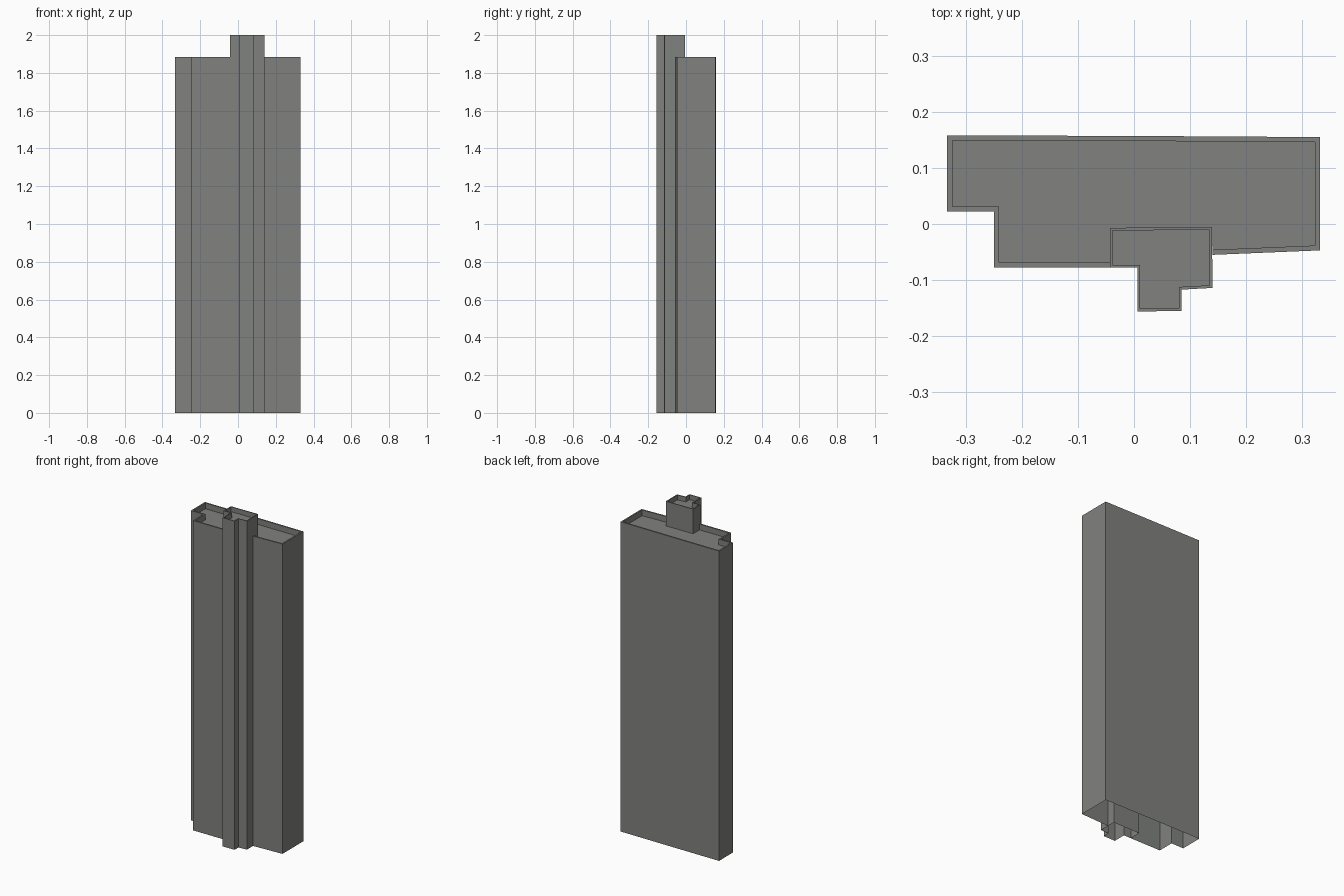
import bpy, bmesh
from mathutils import Vector

if "Cube" in bpy.data.objects:
    bpy.data.objects.remove(bpy.data.objects["Cube"])

concrete = bpy.data.materials.new("concrete_grey")
concrete.diffuse_color = (0.218, 0.224, 0.212, 1)
concrete.use_nodes = True
concrete.node_tree.nodes["Principled BSDF"].inputs["Base Color"].default_value = concrete.diffuse_color


def inset(pts, d, closed):
    """Mitred inward offset of a counter-clockwise outline."""
    pts = [Vector(p) for p in pts]
    n, out = len(pts), []
    for i, p in enumerate(pts):
        norms = []
        for a, b in ((i - 1, i), (i, i + 1)):
            if closed or (a >= 0 and b < n):
                e = (pts[b % n] - pts[a % n]).normalized()
                norms.append(Vector((-e.y, e.x)))
        if len(norms) == 1:
            out.append(p + norms[0] * d)
        else:
            m = norms[0] + norms[1]
            out.append(p + m * (2 * d / m.length_squared))
    return out


def block(name, outline, top, roof, lip, closed=True, roof_extra=()):
    """Outer walls, parapet rim, inner parapet and sunken roof; open below."""
    bm = bmesh.new()
    inner = inset(outline, lip, closed)
    rings = [[bm.verts.new((p[0], p[1], z)) for p in pts]
             for pts, z in ((outline, 0), (outline, top), (inner, top), (inner, roof))]
    n = len(outline)
    for lo, hi in zip(rings, rings[1:]):
        for i in range(n if closed else n - 1):
            j = (i + 1) % n
            bm.faces.new((lo[i], lo[j], hi[j], hi[i]))
    bm.faces.new(rings[3] + [bm.verts.new((x, y, roof)) for x, y in roof_extra])
    me = bpy.data.meshes.new(name)
    bm.to_mesh(me)
    bm.free()
    me.materials.append(concrete)
    ob = bpy.data.objects.new(name, me)
    bpy.context.collection.objects.link(ob)


# Taller stair tower on the front, reaching the ground
tower = [(-0.043, -0.007), (-0.043, -0.078), (0.006, -0.078), (0.006, -0.156),
         (0.085, -0.155), (0.085, -0.117), (0.14, -0.114), (0.139, -0.005)]
block("stair_tower", tower, 2.0, 1.97, 0.005)

# Main slab, its outline interrupted where the tower is set in
slab = [(0.14, -0.055), (0.332, -0.047), (0.332, 0.155), (0.0, 0.157), (-0.333, 0.158),
        (-0.333, 0.022), (-0.25, 0.022), (-0.25, -0.078), (-0.043, -0.078)]
block("main_slab", slab, 1.885, 1.85, 0.009, closed=False,
      roof_extra=(tower[0], tower[-1]))
